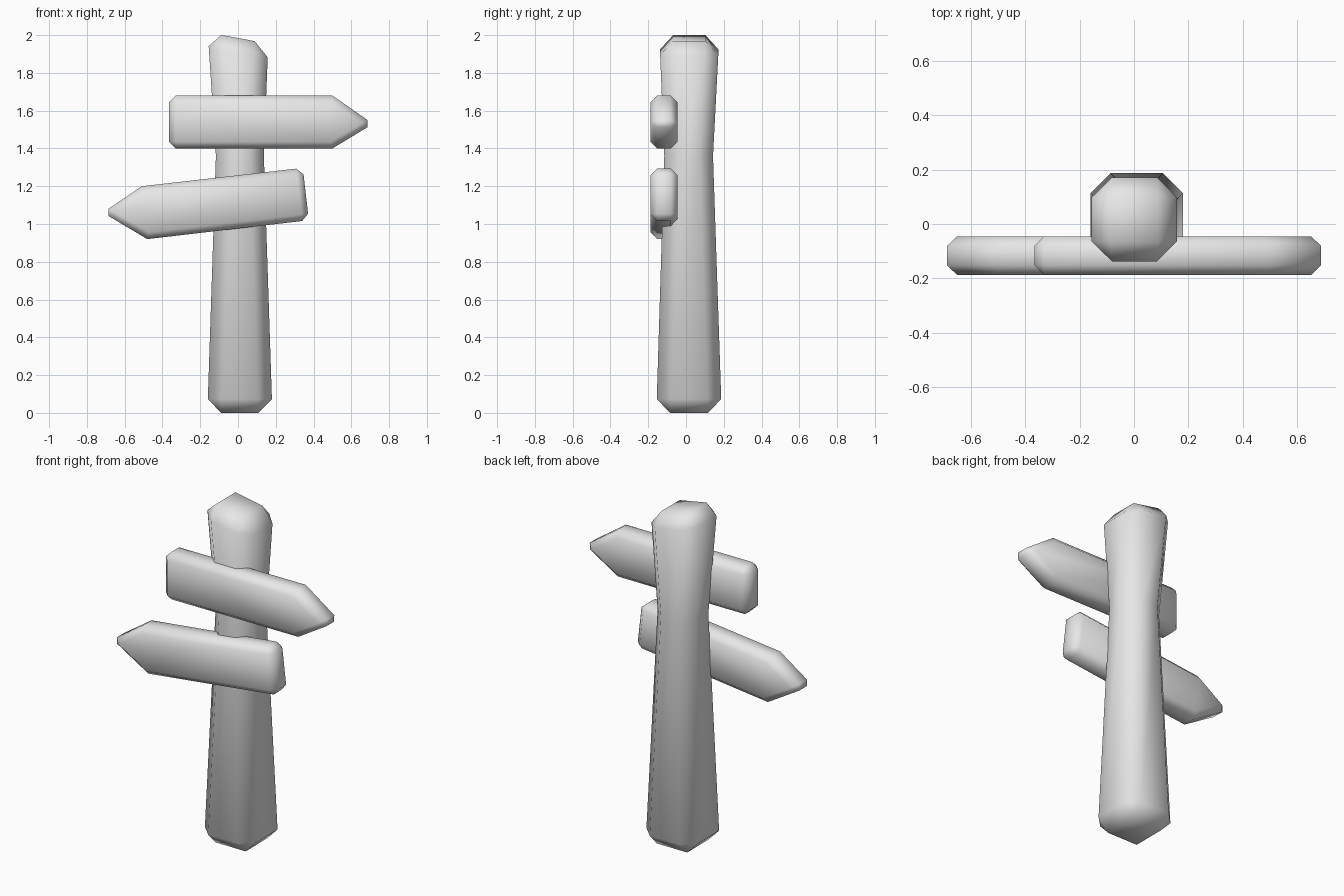
import bpy
import bmesh

# Remove the default cube only
cube = bpy.data.objects.get("Cube")
if cube:
    bpy.data.objects.remove(cube, do_unlink=True)

# Single plain grey
grey = bpy.data.materials.new("light_grey")
grey.use_nodes = True
GREY = (0.8, 0.8, 0.8, 1)
grey.diffuse_color = GREY
grey.node_tree.nodes["Principled BSDF"].inputs["Base Color"].default_value = GREY


def loft(name, rings, bevel):
    """Join matching rings of points, cap both ends and chamfer the hard edges."""
    bm = bmesh.new()
    loops = [[bm.verts.new(p) for p in ring] for ring in rings]
    for a, b in zip(loops, loops[1:]):
        for i in range(len(a)):
            j = (i + 1) % len(a)
            bm.faces.new((a[i], a[j], b[j], b[i]))
    bm.faces.new(loops[0])
    bm.faces.new(loops[-1])
    bmesh.ops.recalc_face_normals(bm, faces=bm.faces)
    for face in bm.faces:
        face.smooth = True
    mesh = bpy.data.meshes.new(name)
    bm.to_mesh(mesh)
    bm.free()
    mesh.materials.append(grey)
    obj = bpy.data.objects.new(name, mesh)
    bpy.context.collection.objects.link(obj)
    mod = obj.modifiers.new("chamfer", "BEVEL")
    mod.width = bevel
    mod.segments = 1
    mod.limit_method = "ANGLE"
    mod.angle_limit = 0.8
    return obj


def post_ring(x0, x1, y0, y1, z_left, z_right):
    return [(x0, y0, z_left), (x1, y0, z_right),
            (x1, y1, z_right), (x0, y1, z_left)]


def board(name, outline):
    """Extrude a front outline (x, z) through the board thickness."""
    rings = [[(x, y, z) for x, z in outline] for y in (-0.187, -0.045)]
    return loft(name, rings, 0.035)


# Post: wide foot, narrow waist, flared top with a slanted cut
loft("post", [
    post_ring(-0.162, 0.182, -0.157, 0.189, 0, 0),
    post_ring(-0.117, 0.137, -0.115, 0.143, 1.36, 1.36),
    post_ring(-0.16, 0.16, -0.14, 0.175, 2.014, 1.955),
], 0.073)

# Level board pointing to the left side
board("upper_board", [(-0.365, 1.4), (0.5, 1.4), (0.715, 1.53),
                      (0.5, 1.68), (-0.365, 1.68)])

# Tilted board pointing to the right side
board("lower_board", [(0.375, 1.02), (-0.48, 0.92), (-0.715, 1.06),
                      (-0.51, 1.2), (0.343, 1.297)])
